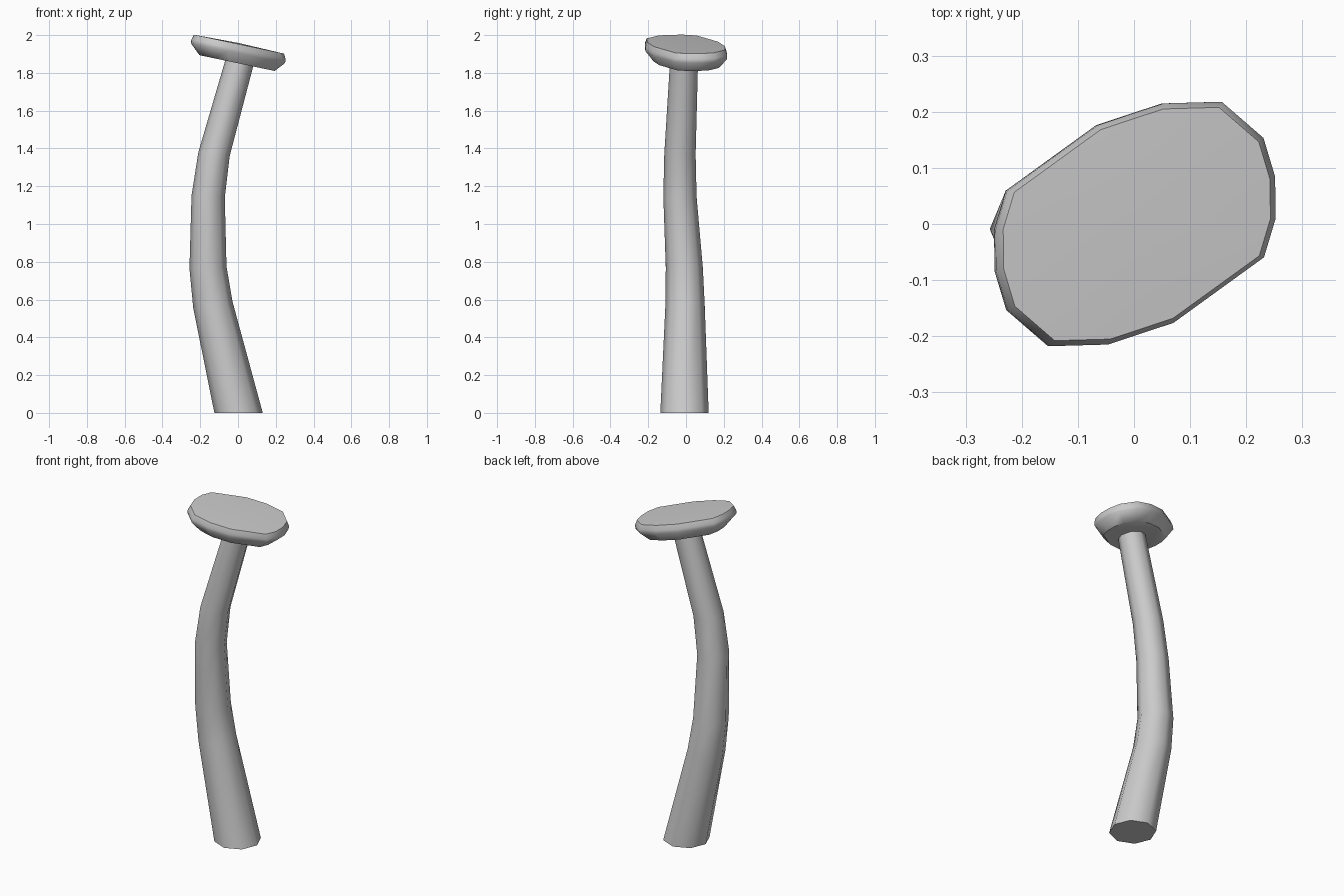
import bpy, bmesh
from math import cos, sin, pi

if "Cube" in bpy.data.objects:
    bpy.data.objects.remove(bpy.data.objects["Cube"])


def loft(name, rings, cap_point=None):
    """Bridge matching rings of points; close both ends."""
    bm = bmesh.new()
    loops = [[bm.verts.new(p) for p in ring] for ring in rings]
    n = len(loops[0])
    for a, b in zip(loops, loops[1:]):
        for i in range(n):
            j = (i + 1) % n
            bm.faces.new((a[i], a[j], b[j], b[i]))
    bm.faces.new(loops[0][::-1])
    if cap_point:
        c = bm.verts.new(cap_point)
        for i in range(n):
            bm.faces.new((loops[-1][i], loops[-1][(i + 1) % n], c))
    else:
        bm.faces.new(loops[-1])
    bmesh.ops.recalc_face_normals(bm, faces=bm.faces)
    me = bpy.data.meshes.new(name)
    bm.to_mesh(me)
    bm.free()
    ob = bpy.data.objects.new(name, me)
    bpy.context.collection.objects.link(ob)
    bpy.ops.object.select_all(action='DESELECT')
    ob.select_set(True)
    bpy.context.view_layer.objects.active = ob
    bpy.ops.object.shade_smooth_by_angle(angle=0.82)
    return ob


# Curved eight-sided stem: centre x, y, z, radius, tilt (dz/dx)
stem = [(0.003, -0.008, 0.0, 0.128, 0.0),
        (-0.133, -0.005, 0.572, 0.104, 0.16),
        (-0.159, -0.009, 0.77, 0.098, 0.06),
        (-0.158, -0.032, 1.145, 0.088, -0.06),
        (-0.127, -0.032, 1.37, 0.083, -0.12),
        (0.012, -0.01, 1.87, 0.074, -0.2)]
loft("stem", [[(x + r * cos(k * pi / 4), y + r * sin(k * pi / 4),
                z + t * r * cos(k * pi / 4)) for k in range(8)]
              for x, y, z, r, t in stem])

# Tilted oval cap: half outline, turned by 180 degrees for the other half
half = [(0.231, -0.06), (0.252, 0.01), (0.251, 0.085), (0.23, 0.155),
        (0.155, 0.22), (0.05, 0.217), (-0.068, 0.178)]
outline = half + [(-x, -y) for x, y in half]
SLOPE = -0.21


def cap_ring(scale, shift, z):
    return [(x * scale + shift, y * scale, z + SLOPE * x * scale)
            for x, y in outline]


loft("cap", [cap_ring(0.79, -0.005, 1.852),
             cap_ring(0.99, 0.0, 1.905),
             cap_ring(0.99, 0.003, 1.925),
             cap_ring(0.945, 0.005, 1.952)], (0.005, 0, 1.958))
